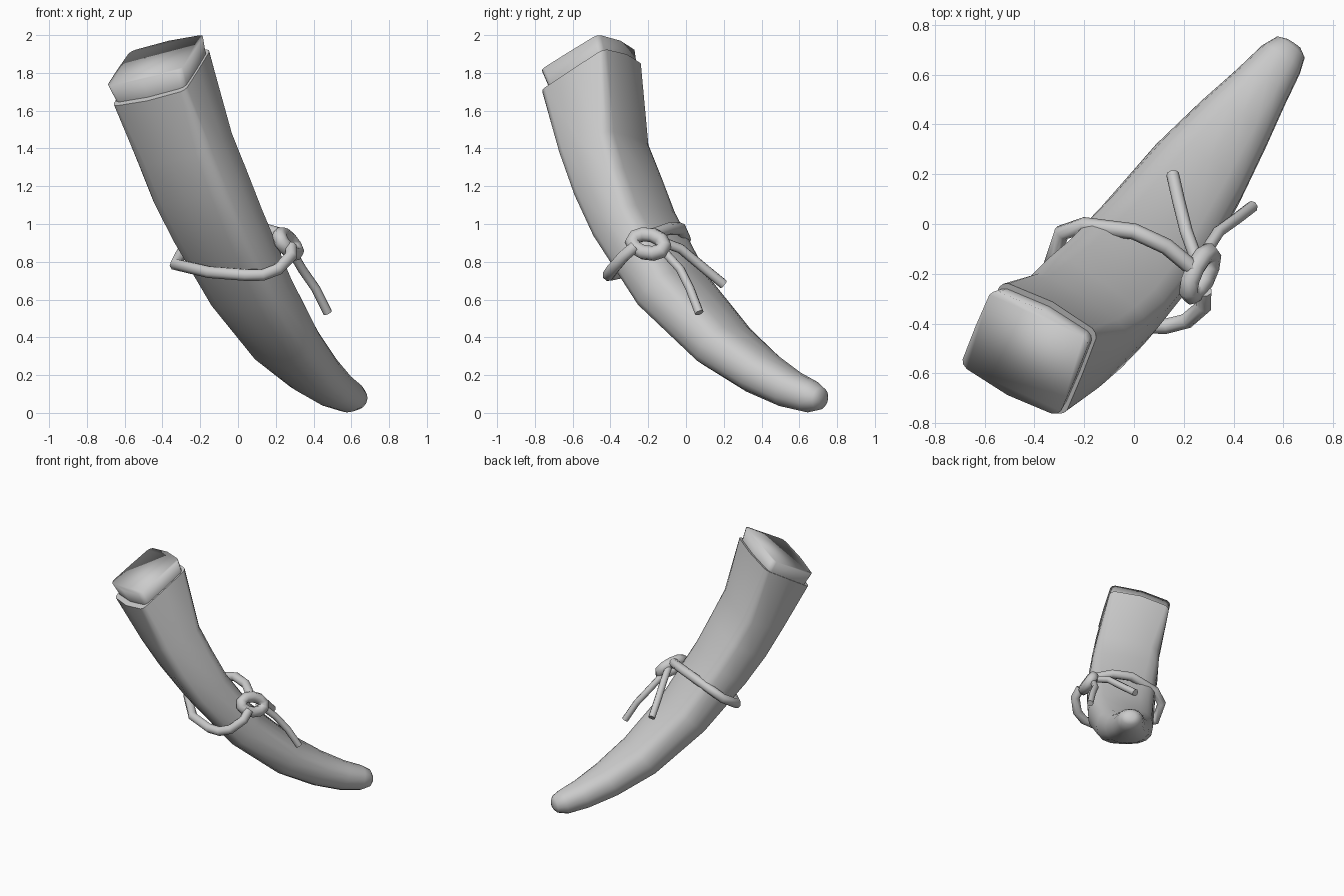
import bpy, bmesh, math
from mathutils import Vector as V

if "Cube" in bpy.data.objects:
    bpy.data.objects.remove(bpy.data.objects["Cube"])

grey = bpy.data.materials.new("plain grey")
grey.diffuse_color = (0.6, 0.6, 0.6, 1)
grey.use_nodes = True
grey.node_tree.nodes["Principled BSDF"].inputs["Base Color"].default_value = grey.diffuse_color
SIDES = 16


def ring(bm, c, u, v, power):
    """Rounded-rectangle loop around c with half axes u and v; square ones bulge on the long sides."""
    out = []
    for i in range(SIDES):
        a = 2 * math.pi * i / SIDES
        co, si = math.cos(a), math.sin(a)
        p = math.copysign(abs(co) ** (2 / power), co)
        q = math.copysign(abs(si) ** (2 / power), si)
        if power > 6:
            p, q = math.copysign(min(1, abs(p)), p), q * (1 + 0.12 * (1 - p * p))
        out.append(bm.verts.new(V(c) + V(u) * p + V(v) * q))
    return out


def loft(name, sections, angle):
    bm = bmesh.new()
    rings = [ring(bm, *s) for s in sections]
    for r, s in zip(rings, rings[1:]):
        for i in range(SIDES):
            j = (i + 1) % SIDES
            bm.faces.new((r[i], r[j], s[j], s[i]))
    bm.faces.new(rings[0])
    bm.faces.new(rings[-1])
    bmesh.ops.recalc_face_normals(bm, faces=bm.faces)
    me = bpy.data.meshes.new(name)
    bm.to_mesh(me)
    bm.free()
    finish(name, me, angle)


def finish(name, data, angle):
    ob = bpy.data.objects.new(name, data)
    bpy.context.collection.objects.link(ob)
    data.materials.append(grey)
    bpy.ops.object.select_all(action='DESELECT')
    ob.select_set(True)
    bpy.context.view_layer.objects.active = ob
    if ob.type == 'CURVE':
        bpy.ops.object.convert(target='MESH')
    bpy.ops.object.shade_smooth_by_angle(angle=math.radians(angle))


def rope(name, pts, radius, closed=False):
    cu = bpy.data.curves.new(name, 'CURVE')
    cu.dimensions = '3D'
    cu.bevel_depth = radius
    cu.bevel_resolution = 2
    cu.use_fill_caps = True
    sp = cu.splines.new('POLY')
    sp.points.add(len(pts) - 1)
    for p, co in zip(sp.points, pts):
        p.co = (*co, 1)
    sp.use_cyclic_u = closed
    finish(name, cu, 60)


# Curved horn body: centre, heading of the wide axis, half width, half depth, squareness
stations = [
    ((-0.28, -0.435, 1.40), -29, 0.24, 0.175, 5),
    ((-0.20, -0.36, 1.20), -31, 0.25, 0.17, 4.5),
    ((-0.11, -0.275, 1.00), -33, 0.25, 0.16, 4),
    ((0.065, -0.07, 0.65), -36, 0.24, 0.145, 3.2),
    ((0.255, 0.20, 0.36), -38, 0.205, 0.13, 2.7),
    ((0.40, 0.40, 0.21), -39, 0.16, 0.115, 2.4),
    ((0.51, 0.55, 0.125), -40, 0.12, 0.10, 2.3),
    ((0.59, 0.66, 0.085), -41, 0.095, 0.085, 2.2),
    ((0.63, 0.71, 0.075), -41, 0.07, 0.06, 2),
    ((0.64, 0.725, 0.073), -41, 0.035, 0.03, 2),
]
body = [((-0.405, -0.5, 1.775), (0.197, -0.105, 0.043), (0.068, 0.168, 0.11), 12)]
centres = [V(body[0][0])] + [V(s[0]) for s in stations]
for k, (c, deg, w, d, power) in enumerate(stations, 1):
    t = (centres[min(k + 1, len(stations))] - centres[k - 1]).normalized()
    n = V((math.cos(math.radians(deg)), math.sin(math.radians(deg)), 0))
    u = (n - t * n.dot(t)).normalized()
    v = u.cross(t).normalized()
    if v.z < 0:
        v = -v
    body.append((c, u * w, v * d, power))
loft("horn_body", body, 60)

# Stopper set into the mouth
u, v = V((0.2, -0.105, 0.045)), V((0.063, 0.152, 0.094))
loft("stopper", [
    ((-0.385, -0.47, 1.68), u * 0.88, v * 0.88, 12),
    ((-0.405, -0.49, 1.77), u * 0.94, v * 0.95, 12),
    ((-0.437, -0.517, 1.865), u, v, 12),
], 120)

# Cord wrapped round the body
rope("cord_loop", [
    (0.25, -0.19, 0.94), (0.13, -0.09, 0.975), (0.0, -0.03, 0.975), (-0.2, -0.005, 0.92),
    (-0.29, -0.035, 0.86), (-0.33, -0.15, 0.785), (-0.15, -0.34, 0.745), (0.04, -0.41, 0.73),
    (0.13, -0.41, 0.73), (0.21, -0.39, 0.76), (0.28, -0.33, 0.83), (0.28, -0.27, 0.88)], 0.033)

# Knot ring and the two hanging ends
knot = []
for i in range(10):
    a = 2 * math.pi * i / 10
    knot.append(V((0.265, -0.2, 0.895)) + V((0.035, 0.085, -0.01)) * math.cos(a)
                + V((-0.03, 0.0, 0.05)) * math.sin(a))
rope("knot", knot, 0.04, True)
rope("cord_end_short", [(0.25, -0.14, 0.91), (0.21, -0.03, 0.87), (0.18, 0.09, 0.77),
                        (0.155, 0.2, 0.68)], 0.026)
rope("cord_end_long", [(0.27, -0.14, 0.88), (0.34, -0.03, 0.76), (0.41, 0.02, 0.66),
                       (0.475, 0.07, 0.53)], 0.024)
